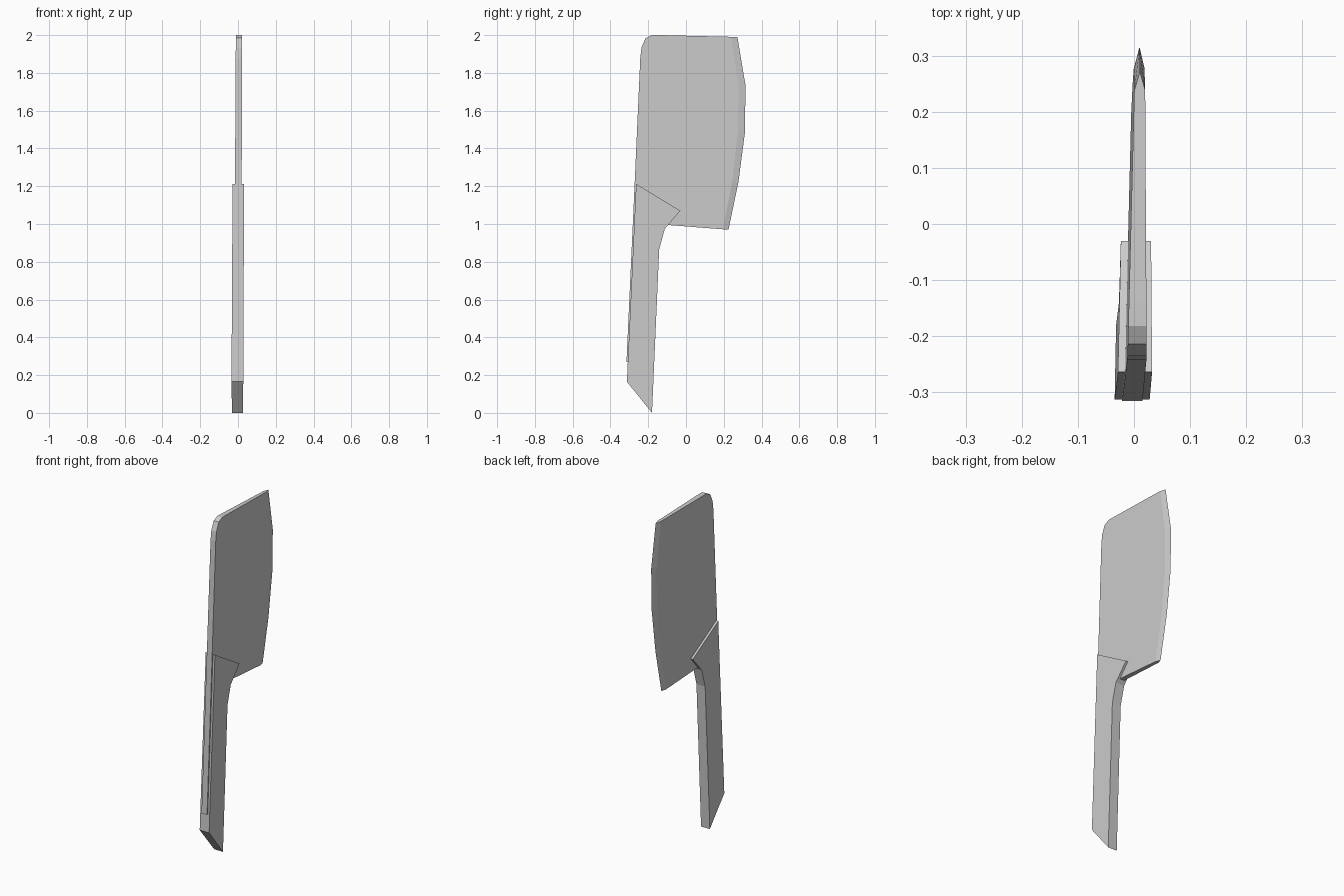
import bpy, bmesh

if "Cube" in bpy.data.objects:
    bpy.data.objects.remove(bpy.data.objects["Cube"])


def lean(x, y, z):
    # the whole knife is tilted very slightly out of the x = 0 plane
    return (x + 0.0035 + 0.01 * y + 0.0044 * (z - 1), y, z)


def slab(name, profile, half, edge=()):
    """Symmetric slab from a (y, z) profile; half(y) is the half thickness.
    The last len(edge) profile points are joined to a sharp edge line."""
    bm = bmesh.new()
    left = [bm.verts.new(lean(-half(y), y, z)) for y, z in profile]
    right = [bm.verts.new(lean(half(y), y, z)) for y, z in profile]
    n, m = len(profile), len(edge)
    bm.faces.new(left)
    bm.faces.new(right[::-1])
    walls = n - m + 1 if m else n
    start = n - 1 if m else 0
    for k in range(walls):
        i, j = (start + k) % n, (start + k + 1) % n
        bm.faces.new((left[i], right[i], right[j], left[j]))
    if m:
        # ground bevel on both sides, closed by a triangle at each end
        tip = [bm.verts.new(lean(0, y, z)) for y, z in edge]
        first = n - m
        for k in range(m - 1):
            i = first + k
            bm.faces.new((left[i], left[i + 1], tip[k + 1], tip[k]))
            bm.faces.new((right[i], tip[k], tip[k + 1], right[i + 1]))
        bm.faces.new((left[first], tip[0], right[first]))
        bm.faces.new((left[-1], right[-1], tip[-1]))
    bmesh.ops.recalc_face_normals(bm, faces=bm.faces)
    mesh = bpy.data.meshes.new(name)
    bm.to_mesh(mesh)
    bm.free()
    obj = bpy.data.objects.new(name, mesh)
    bpy.context.collection.objects.link(obj)
    return obj


# Blade with full tang along the back of the handle
cutting_edge = [(0.272, 1.99), (0.315, 1.735), (0.312, 1.485), (0.278, 1.225), (0.225, 0.97)]
bevel_line = [(0.238, 1.991), (0.278, 1.735), (0.275, 1.485), (0.245, 1.225), (0.195, 0.972)]
body = [(-0.10, 0.995), (-0.18, 0.92), (-0.22, 0.27), (-0.315, 0.27), (-0.272, 1.21),
        (-0.242, 1.88), (-0.235, 1.935), (-0.214, 1.984), (-0.182, 2.0), (-0.14, 2.0)]
slab("blade", body + bevel_line, lambda y: 0.0134 - 0.0155 * y, cutting_edge)

# Handle with angled bolster and slanted butt
handle = [(-0.264, 1.212), (-0.03, 1.07), (-0.112, 0.975), (-0.142, 0.865),
          (-0.18, 0.0), (-0.313, 0.165)]
slab("handle", handle, lambda y: 0.0265 - 0.015 * y)
